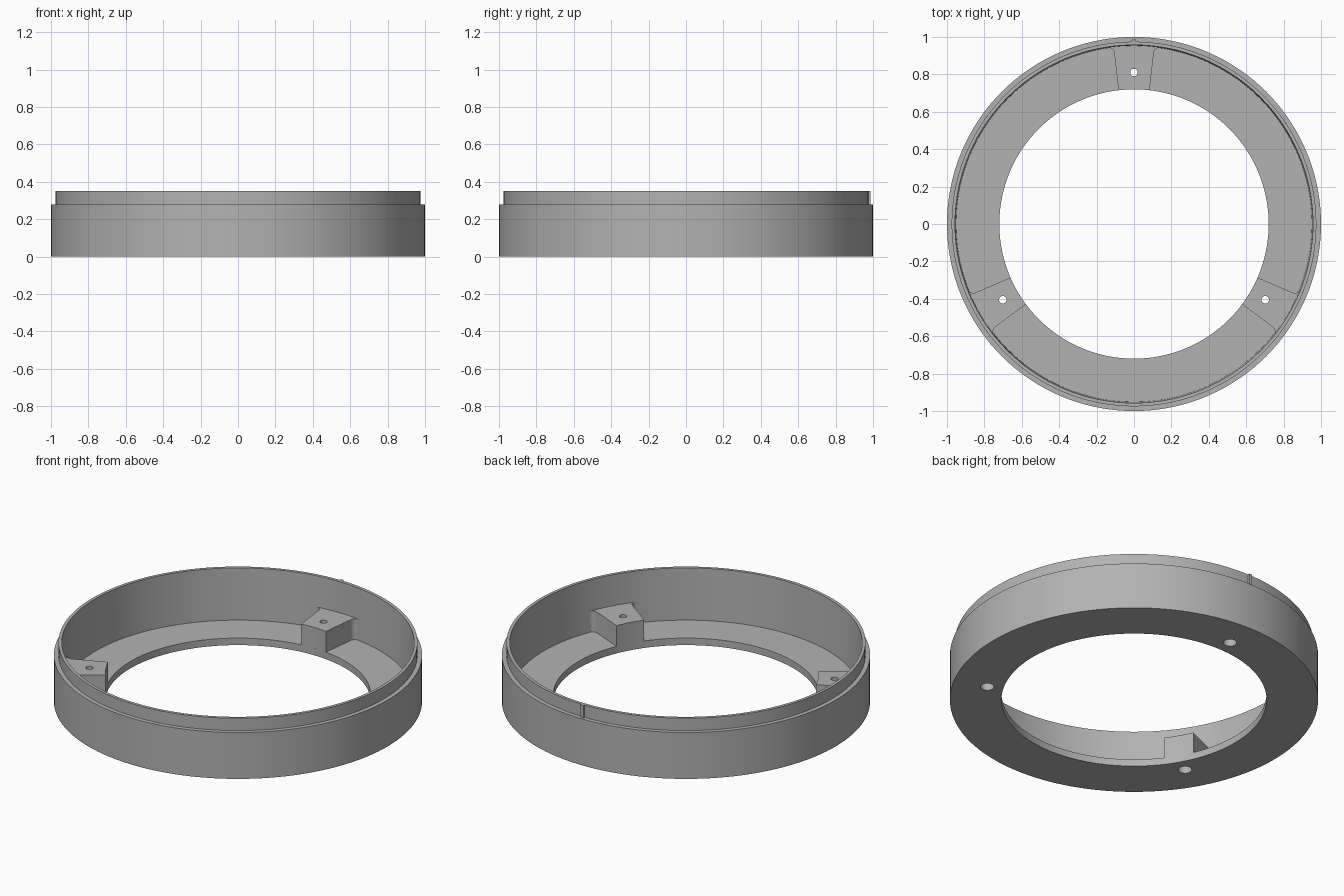
import bpy
import bmesh
from math import sin, cos, radians, pi
from mathutils import Matrix

cube = bpy.data.objects.get("Cube")
if cube:
    bpy.data.objects.remove(cube, do_unlink=True)

grey = bpy.data.materials.new("plain grey")
grey.use_nodes = True
colour = (0.45, 0.45, 0.45, 1)
grey.diffuse_color = colour
grey.node_tree.nodes["Principled BSDF"].inputs["Base Color"].default_value = colour

SEGMENTS = 144
HOLE_R, WALL_R, LIP_R = 0.72, 0.953, 0.975
FLOOR, STEP, TOP, BOSS_TOP = 0.042, 0.278, 0.352, 0.167
SCREW_R = 0.81
BOSS_ANGLES = [radians(a) for a in (90, 210, 330)]


def make_object(name, bm):
    bmesh.ops.recalc_face_normals(bm, faces=bm.faces[:])
    mesh = bpy.data.meshes.new(name)
    bm.to_mesh(mesh)
    bm.free()
    mesh.materials.append(grey)
    obj = bpy.data.objects.new(name, mesh)
    bpy.context.collection.objects.link(obj)
    return obj


def lathe(name, profile):
    """Revolve a closed (radius, height) profile around z."""
    bm = bmesh.new()
    rings = []
    for i in range(SEGMENTS):
        a = 2 * pi * i / SEGMENTS
        rings.append([bm.verts.new((r * cos(a), r * sin(a), z)) for r, z in profile])
    n = len(profile)
    for i in range(SEGMENTS):
        here, there = rings[i], rings[(i + 1) % SEGMENTS]
        for j in range(n):
            k = (j + 1) % n
            bm.faces.new((here[j], there[j], there[k], here[k]))
    return make_object(name, bm)


def prism(name, outline, low, high):
    """Extrude a flat outline between two heights."""
    bm = bmesh.new()
    face = bm.faces.new([bm.verts.new((x, y, low)) for x, y in outline])
    side = bmesh.ops.extrude_face_region(bm, geom=[face])
    verts = [v for v in side["geom"] if isinstance(v, bmesh.types.BMVert)]
    bmesh.ops.translate(bm, verts=verts, vec=(0, 0, high - low))
    return make_object(name, bm)


def boss_outline(centre):
    """Radial block whose sides flare in a fillet where they meet the wall."""
    half, fillet = radians(6.6), 0.03
    side = [(HOLE_R, half)]
    for i in range(7):
        t = i / 6 * pi / 2
        side.append((WALL_R - fillet * (1 - sin(t)), half + fillet * (1 - cos(t)) / WALL_R))
    side.append((WALL_R + 0.01, side[-1][1]))
    steps = 8
    inner = [(HOLE_R, -half + 2 * half * i / steps) for i in range(1, steps)]
    end = side[-1][1]
    outer = [(WALL_R + 0.01, end - 2 * end * i / steps) for i in range(1, steps)]
    polar = inner + side + outer + [(r, -a) for r, a in reversed(side)]
    return [(r * cos(centre + a), r * sin(centre + a)) for r, a in polar]


# Body: stepped outer wall, thin raised lip, floor flange with open centre
body = lathe("ring_body", [
    (HOLE_R, 0), (1, 0), (1, STEP), (LIP_R, STEP),
    (LIP_R, TOP), (0.957, TOP), (WALL_R - 0.002, FLOOR), (HOLE_R, FLOOR)])

# Three screw bosses standing on the floor
bosses = [prism(f"screw_boss_{i + 1}", boss_outline(a), FLOOR, BOSS_TOP)
          for i, a in enumerate(BOSS_ANGLES)]

# Screw holes: narrow above, wider head recess below
bm = bmesh.new()
for a in BOSS_ANGLES:
    rows = []
    for r, z in ((0.037, -0.05), (0.037, 0.1), (0.02, 0.1), (0.02, 0.3)):
        rows.append([bm.verts.new((SCREW_R * cos(a) + r * cos(t), SCREW_R * sin(a) + r * sin(t), z))
                     for t in (2 * pi * i / 32 for i in range(32))])
    for low, high in zip(rows, rows[1:]):
        for i in range(32):
            k = (i + 1) % 32
            bm.faces.new((low[i], low[k], high[k], high[i]))
    bm.faces.new(rows[0])
    bm.faces.new(rows[-1])
cutter = make_object("screw_hole_cutter", bm)
cutter.hide_render = True
cutter.hide_set(True)
for obj in [body] + bosses:
    cut = obj.modifiers.new("screw holes", "BOOLEAN")
    cut.operation = "DIFFERENCE"
    cut.solver = "EXACT"
    cut.object = cutter

# Small alignment rib on the back of the lip
bm = bmesh.new()
bmesh.ops.create_cube(bm, size=1, matrix=Matrix.Translation((0, 0.976, (STEP + TOP) / 2))
                      @ Matrix.Diagonal((0.02, 0.02, TOP - STEP, 1)))
rib = make_object("alignment_rib", bm)

# Smooth round walls with crisp edges
bpy.ops.object.select_all(action="DESELECT")
for obj in [body] + bosses:
    obj.select_set(True)
bpy.context.view_layer.objects.active = body
bpy.ops.object.shade_smooth_by_angle(angle=radians(30))
